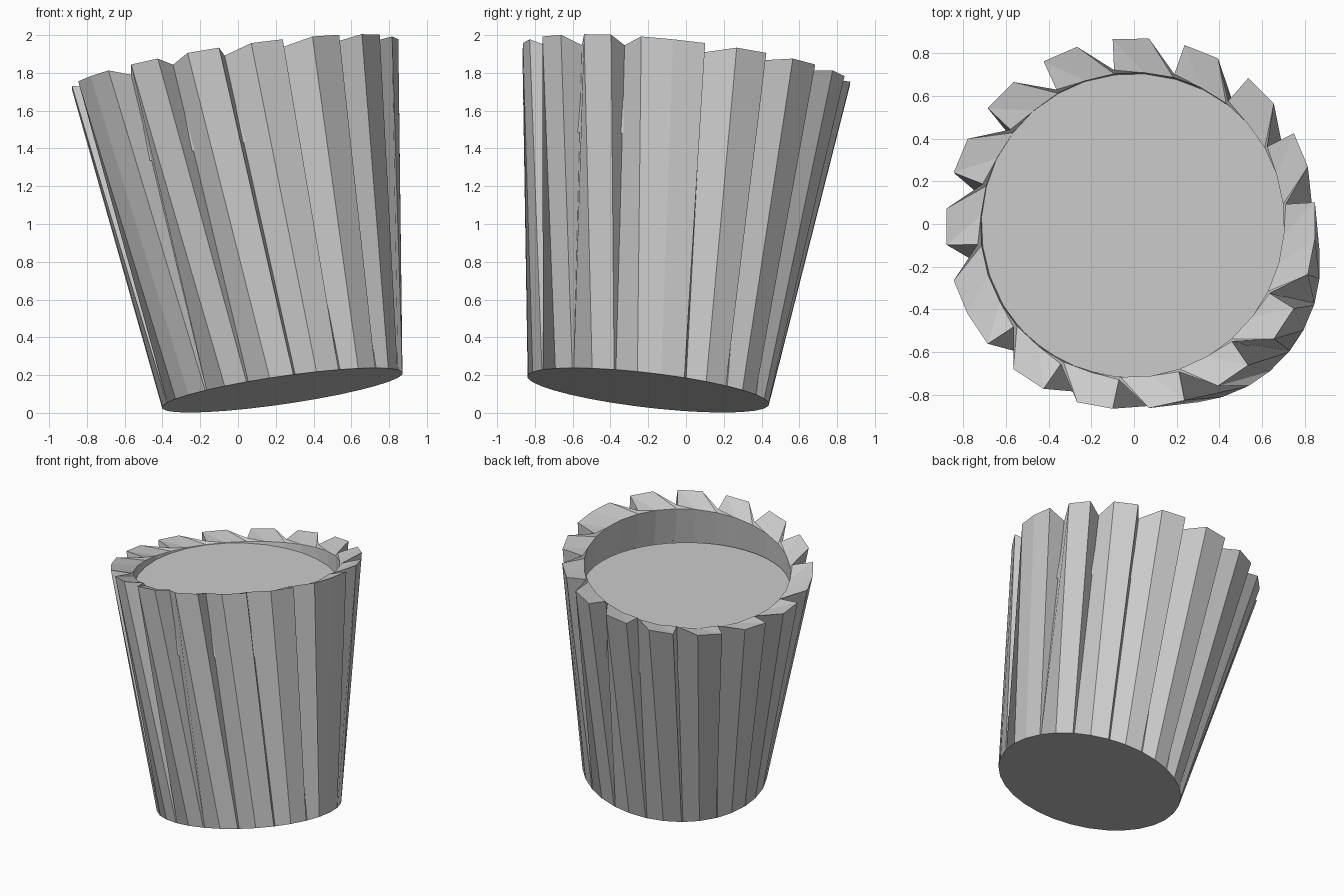
import bpy, bmesh
from math import sin, cos, radians, pi
from mathutils import Vector, Matrix

cube = bpy.data.objects.get("Cube")
if cube:
    bpy.data.objects.remove(cube, do_unlink=True)

grey = bpy.data.materials.new("plain_grey")
grey.use_nodes = True
colour = (0.6, 0.6, 0.6, 1)
grey.diffuse_color = colour
grey.node_tree.nodes["Principled BSDF"].inputs["Base Color"].default_value = colour


def add_object(name, bm):
    bmesh.ops.recalc_face_normals(bm, faces=bm.faces[:])
    mesh = bpy.data.meshes.new(name)
    bm.to_mesh(mesh)
    bm.free()
    mesh.materials.append(grey)
    obj = bpy.data.objects.new(name, mesh)
    bpy.context.collection.objects.link(obj)
    return obj


def polar(angle, radius, height):
    a = radians(angle)
    return Vector((radius * cos(a), radius * sin(a), height))


# Leaning cup dimensions
HEIGHT = 1.754
BASE_R, RIM_R, GROOVE_R, INNER_R = 0.645, 0.877, 0.735, 0.72
STEP = 360 / 32
TWIST = 10.8
grooves = set(range(0, 17, 2)) | set(range(19, 30, 2))

# Rim outline: flat pleats separated by ratchet grooves
rim = []
for i in range(32):
    angle = 6.1 + STEP * i
    rim.append((angle, RIM_R, HEIGHT))
    if i in grooves:
        rim.append((angle + 0.9, GROOVE_R, HEIGHT - 0.03))

# Cup wall: base, pleated rim, inner lip and inner wall
bm = bmesh.new()
rings = [
    [bm.verts.new(polar(a + TWIST, BASE_R, 0)) for a, r, h in rim],
    [bm.verts.new(polar(a, r, h)) for a, r, h in rim],
    [bm.verts.new(polar(a - 10, INNER_R, HEIGHT - 0.05)) for a, r, h in rim],
    [bm.verts.new(polar(a - 10, INNER_R, HEIGHT - 0.5)) for a, r, h in rim],
]
count = len(rim)
for low, high in zip(rings, rings[1:]):
    for i in range(count):
        j = (i + 1) % count
        bm.faces.new((low[i], low[j], high[j], high[i]))
bm.faces.new(rings[0])
cup = add_object("pleated_cup", bm)
axis = Vector((-0.145, 0.117, 1)).normalized()
lean = Vector((0, 0, 1)).rotation_difference(axis).to_matrix().to_4x4()
cup.matrix_world = Matrix.Translation((0.235, -0.2, 0.12)) @ lean

# Level filling that stays horizontal in the leaning cup
bm = bmesh.new()
bmesh.ops.create_circle(bm, cap_ends=True, segments=48, radius=0.72)
filling = add_object("level_filling", bm)
filling.location = (-0.005, 0, 1.66)
